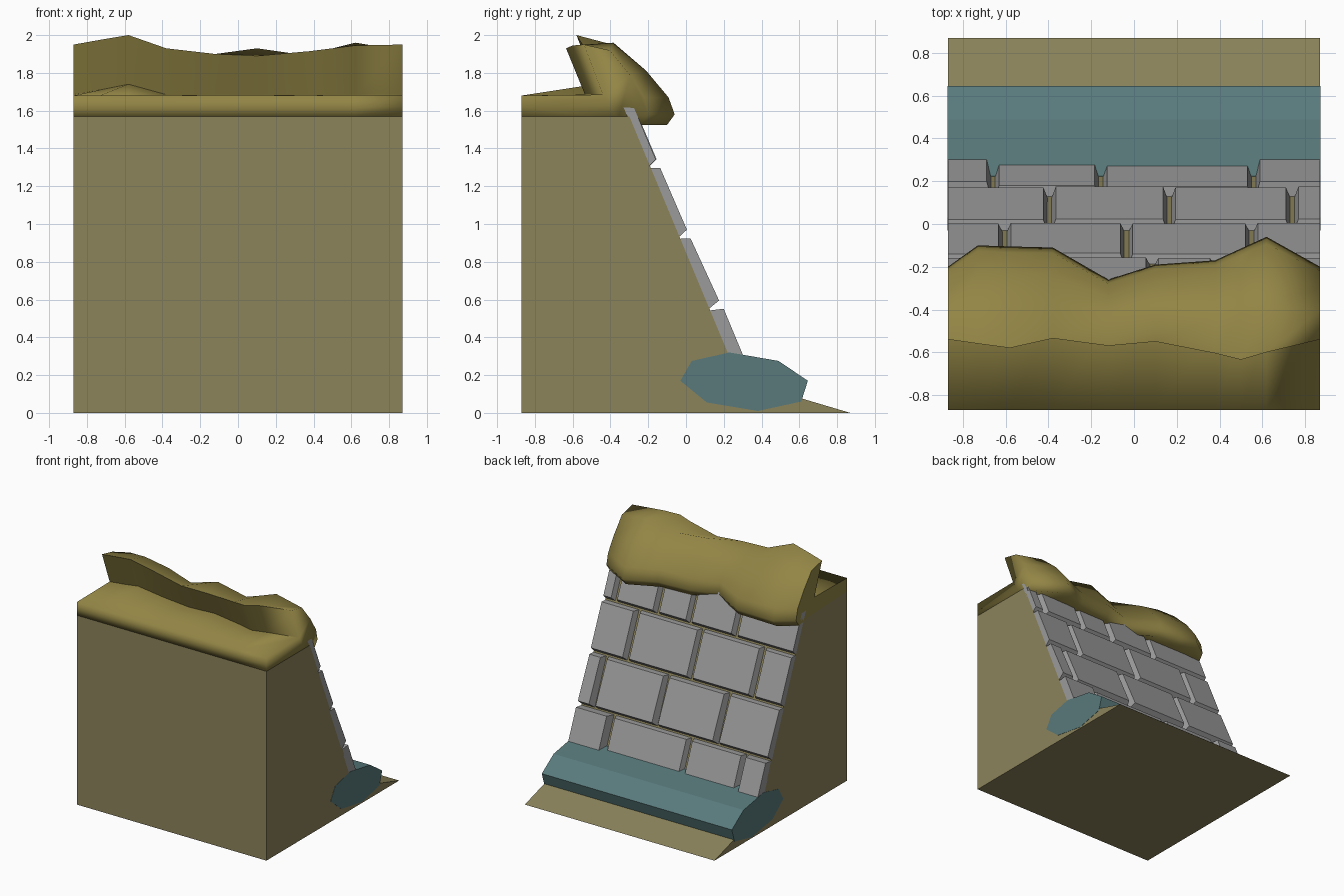
import bpy
import bmesh
from math import radians
from mathutils import Vector

cube = bpy.data.objects.get("Cube")
if cube:
    bpy.data.objects.remove(cube)

HALF = 0.87


def material(name, rgb):
    mat = bpy.data.materials.new(name)
    mat.use_nodes = True
    mat.diffuse_color = (*rgb, 1)
    mat.node_tree.nodes["Principled BSDF"].inputs["Base Color"].default_value = (*rgb, 1)
    return mat


earth = material("olive earth", (0.26, 0.23, 0.105))
gold = material("golden soil", (0.29, 0.235, 0.06))
teal = material("teal curb", (0.10, 0.195, 0.20))
stone = material("grey stone", (0.33, 0.33, 0.33))


def loft(bm, sections):
    """Skin a list of closed sections and close both ends."""
    rings = [[bm.verts.new(p) for p in s] for s in sections]
    n = len(rings[0])
    for a, b in zip(rings, rings[1:]):
        for i in range(n):
            j = (i + 1) % n
            bm.faces.new((a[i], a[j], b[j], b[i]))
    bm.faces.new(rings[0][::-1])
    bm.faces.new(rings[-1])


def finish(bm, name, mat):
    bmesh.ops.recalc_face_normals(bm, faces=bm.faces)
    mesh = bpy.data.meshes.new(name)
    bm.to_mesh(mesh)
    bm.free()
    mesh.materials.append(mat)
    obj = bpy.data.objects.new(name, mesh)
    bpy.context.collection.objects.link(obj)


def prism(name, profile, half, mat):
    bm = bmesh.new()
    loft(bm, [[(x, y, z) for y, z in profile] for x in (-half, half)])
    finish(bm, name, mat)


# Earth bank with a sloping back and a shallow toe
prism("bank", [(-HALF, 0), (HALF, 0), (0.6, 0.08), (0.287, 0.16),
               (-0.3, 1.57), (-HALF, 1.57)], HALF, earth)

# Eight-sided curb along the foot of the wall
prism("curb", [(-0.03, 0.17), (0.03, 0.275), (0.23, 0.32), (0.49, 0.275),
               (0.645, 0.17), (0.61, 0.06), (0.38, 0.01), (0.11, 0.055)],
      HALF + 0.002, teal)

# Stone blocks on the slope
foot, head = Vector((0, 0.22, 0.32)), Vector((0, -0.3, 1.57))
up = (head - foot).normalized()
out = Vector((0, up.z, -up.y))


def block(name, x0, x1, z0, z1, low, high):
    """Chamfered block; ends at the wall edge stay square."""
    inset = 0.022
    a = x0 + (inset if x0 > -HALF else 0)
    b = x1 - (inset if x1 < HALF else 0)
    lo = foot + up * ((z0 - foot.z) / up.z)
    hi = foot + up * ((z1 - foot.z) / up.z)
    base = [lo - out * 0.01, hi - out * 0.01]
    face = [lo + up * inset + out * low, hi - up * inset + out * high]

    def ring(pair, left, right):
        return [pair[k] + Vector((x, 0, 0))
                for k, x in ((0, left), (0, right), (1, right), (1, left))]
    bm = bmesh.new()
    loft(bm, [ring(base, x0, x1), ring(face, a, b)])
    finish(bm, name, stone)


# each course: bottom, top, joints, thickness at bottom and top
courses = [
    (0.18, 0.545, (-0.66, -0.155, 0.56), 0.045, 0.045),
    (0.55, 0.925, (-0.395, 0.165, 0.74), 0.06, 0.047),
    (0.93, 1.3, (-0.605, -0.035, 0.55), 0.047, 0.042),
    (1.305, 1.62, (-0.335, 0.085, 0.385, 0.77), 0.042, 0.04),
]
for row, (z0, z1, joints, low, high) in enumerate(courses):
    ends = [-HALF, *joints, HALF]
    for i, (x0, x1) in enumerate(zip(ends, ends[1:])):
        edge = x0 == -HALF or x1 == HALF
        extra = 0.025 if row == 0 and edge else 0.004 * (i % 2)
        block(f"stone_block_{row + 1}_{i + 1}",
              x0 + (0.007 if i else 0), x1 - (0.007 if x1 < HALF else 0),
              z0, z1, low + extra, high + extra)

# Soil cap: flat ledge in front, overhanging crest, drooping back lip
# station: x, crest y, crest z, back lip y, hump z, ledge z
stations = [
    (-0.87, -0.54, 1.95, -0.20, 1.92, 1.685),
    (-0.73, -0.56, 1.975, -0.10, 1.94, 1.71),
    (-0.58, -0.58, 2.0, -0.105, 1.95, 1.74),
    (-0.38, -0.535, 1.93, -0.11, 1.90, 1.685),
    (-0.12, -0.57, 1.90, -0.26, 1.88, 1.685),
    (0.10, -0.55, 1.89, -0.19, 1.93, 1.685),
    (0.38, -0.605, 1.915, -0.17, 1.89, 1.685),
    (0.50, -0.635, 1.93, -0.115, 1.93, 1.685),
    (0.62, -0.60, 1.945, -0.06, 1.96, 1.685),
    (0.87, -0.54, 1.95, -0.20, 1.92, 1.685),
]


def cap_section(x, yf, zf, yb, zm, ledge):
    def at(t):
        return yf + (yb - yf) * t
    pts = [(-HALF, 1.57), (-HALF, 1.62), (-HALF, 1.68), (yf + 0.1, ledge),
           (yf, zf), (at(0.4), zm), (at(0.72), 1.57 + (zm - 1.57) * 0.62),
           (at(0.94), 1.67), (yb, 1.58), (yb - 0.04, 1.525), (-0.36, 1.55)]
    return [(x, y, z) for y, z in pts]


bm = bmesh.new()
loft(bm, [cap_section(*s) for s in stations])
bmesh.ops.recalc_face_normals(bm, faces=bm.faces)
for f in bm.faces:
    f.smooth = True
for e in bm.edges:
    left_end = all(v.co.x < -HALF + 0.001 for v in e.verts)
    e.smooth = e.calc_face_angle(0) < radians(98) and not left_end
finish(bm, "soil_cap", gold)
